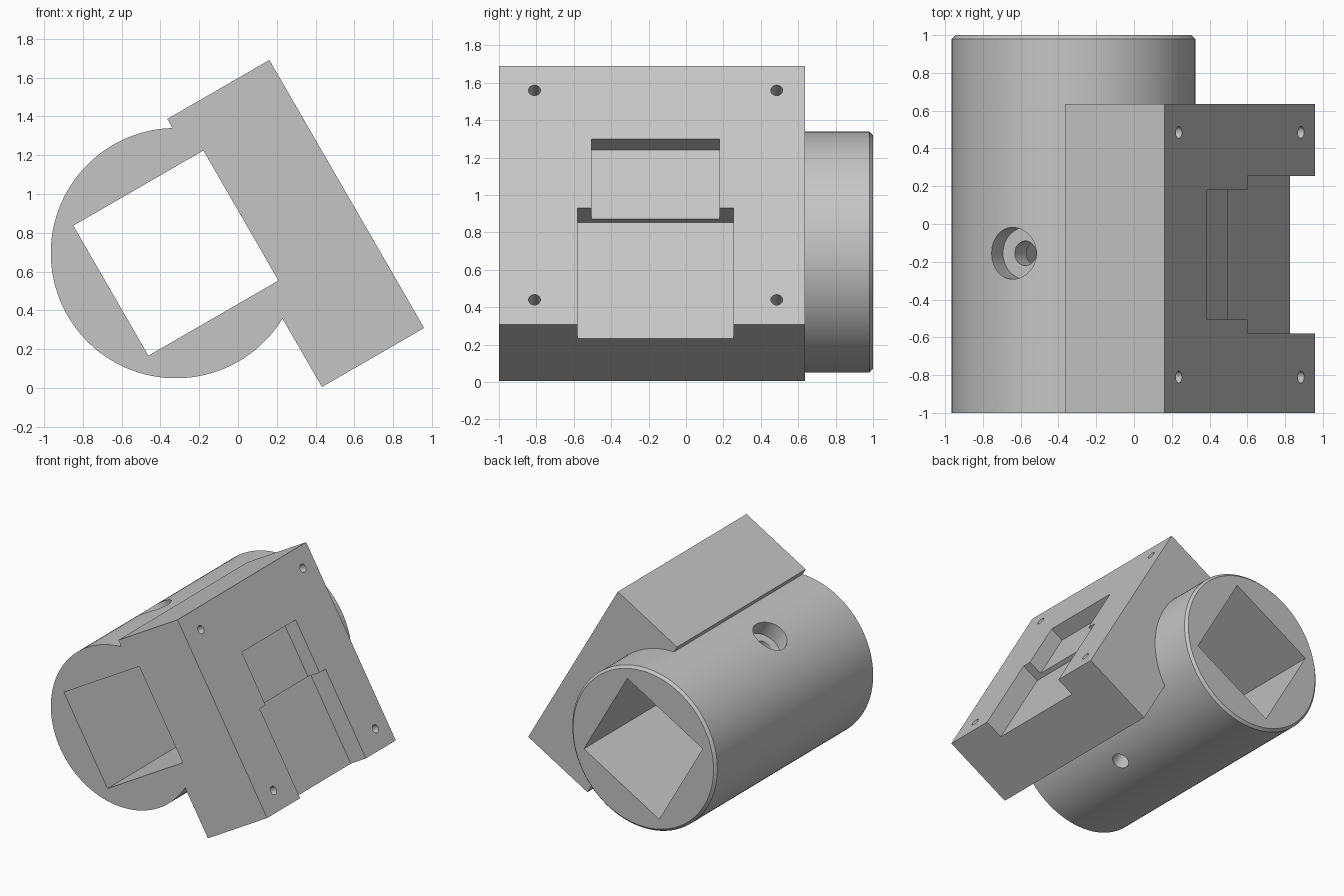
import bpy
import bmesh
import math
from mathutils import Matrix, Vector

if "Cube" in bpy.data.objects:
    bpy.data.objects.remove(bpy.data.objects["Cube"], do_unlink=True)

# Tilted frame: local x points out of the block's face, local z runs up along it
FRAME = Matrix.Translation((-0.32, 0, 0.695)) @ Matrix.Rotation(math.radians(-30), 4, 'Y')
BORE_Y = -0.155

grey = bpy.data.materials.new("plain grey")
grey.use_nodes = True
grey.diffuse_color = (0.56, 0.56, 0.56, 1)
grey.node_tree.nodes["Principled BSDF"].inputs["Base Color"].default_value = (0.56, 0.56, 0.56, 1)


def finish(name, bm):
    mesh = bpy.data.meshes.new(name)
    bmesh.ops.recalc_face_normals(bm, faces=bm.faces)
    bm.to_mesh(mesh)
    bm.free()
    mesh.materials.append(grey)
    obj = bpy.data.objects.new(name, mesh)
    obj.matrix_world = FRAME
    bpy.context.collection.objects.link(obj)
    return obj


def box(name, x, y, z):
    bm = bmesh.new()
    bmesh.ops.create_cube(bm, size=1)
    for v in bm.verts:
        v.co = [a + (b - a) * (c + 0.5) for (a, b), c in zip((x, y, z), v.co)]
    return finish(name, bm)


def rod(name, start, end, radius, segments=32, chamfer=0):
    start, end = Vector(start), Vector(end)
    axis = end - start
    turn = Vector((0, 0, 1)).rotation_difference(axis).to_matrix().to_4x4()
    bm = bmesh.new()
    bmesh.ops.create_cone(bm, cap_ends=True, segments=segments, radius1=radius, radius2=radius,
                          depth=axis.length, matrix=Matrix.Translation((start + end) / 2) @ turn)
    if chamfer:
        rim = [e for e in bm.edges
               if all((v.co - end).dot(axis) > -0.001 for v in e.verts)]
        bmesh.ops.bevel(bm, geom=rim, offset=chamfer, segments=1, affect='EDGES')
    return finish(name, bm)


def combine(target, tool, operation='DIFFERENCE'):
    tool.hide_render = True
    bpy.context.view_layer.objects.active = target
    mod = target.modifiers.new("combine", 'BOOLEAN')
    mod.operation = operation
    mod.solver = 'EXACT'
    mod.object = tool
    bpy.ops.object.modifier_apply(modifier=mod.name)
    bpy.data.objects.remove(tool, do_unlink=True)


# Round barrel with a chamfered back rim, joined to the mounting block
body = rod("socket_body", (0, -1, 0), (0, 1, 0), 0.645, 128, 0.02)
combine(body, box("mounting_block", (0.307, 0.915), (-1, 0.635), (-0.974, 0.621)), 'UNION')

# Square passage through the whole length
combine(body, box("square_passage", (-0.387, 0.387), (-1.2, 1.2), (-0.387, 0.387)))

# Stepped recess in the block's face, open at the lower end
combine(body, box("wide_slot", (0.76, 1.1), (-0.58, 0.255), (-1.2, -0.255)))
combine(body, box("upper_pocket", (0.796, 1.1), (-0.505, 0.18), (-0.4, 0.17)))

# Four screw holes at the corners of the face
for y in (-0.81, 0.485):
    for z in (-0.823, 0.47):
        combine(body, rod("screw_hole", (0.6, y, z), (1.1, y, z), 0.032))

# Cross bore through both walls, with a counterbore on the upper side
combine(body, rod("cross_bore", (0, BORE_Y, -0.8), (0, BORE_Y, 0.8), 0.065))
combine(body, rod("counterbore", (0, BORE_Y, 0.51), (0, BORE_Y, 0.8), 0.137, 48))

bpy.ops.object.select_all(action='DESELECT')
body.select_set(True)
bpy.context.view_layer.objects.active = body
bpy.ops.object.shade_smooth_by_angle(angle=math.radians(30))
